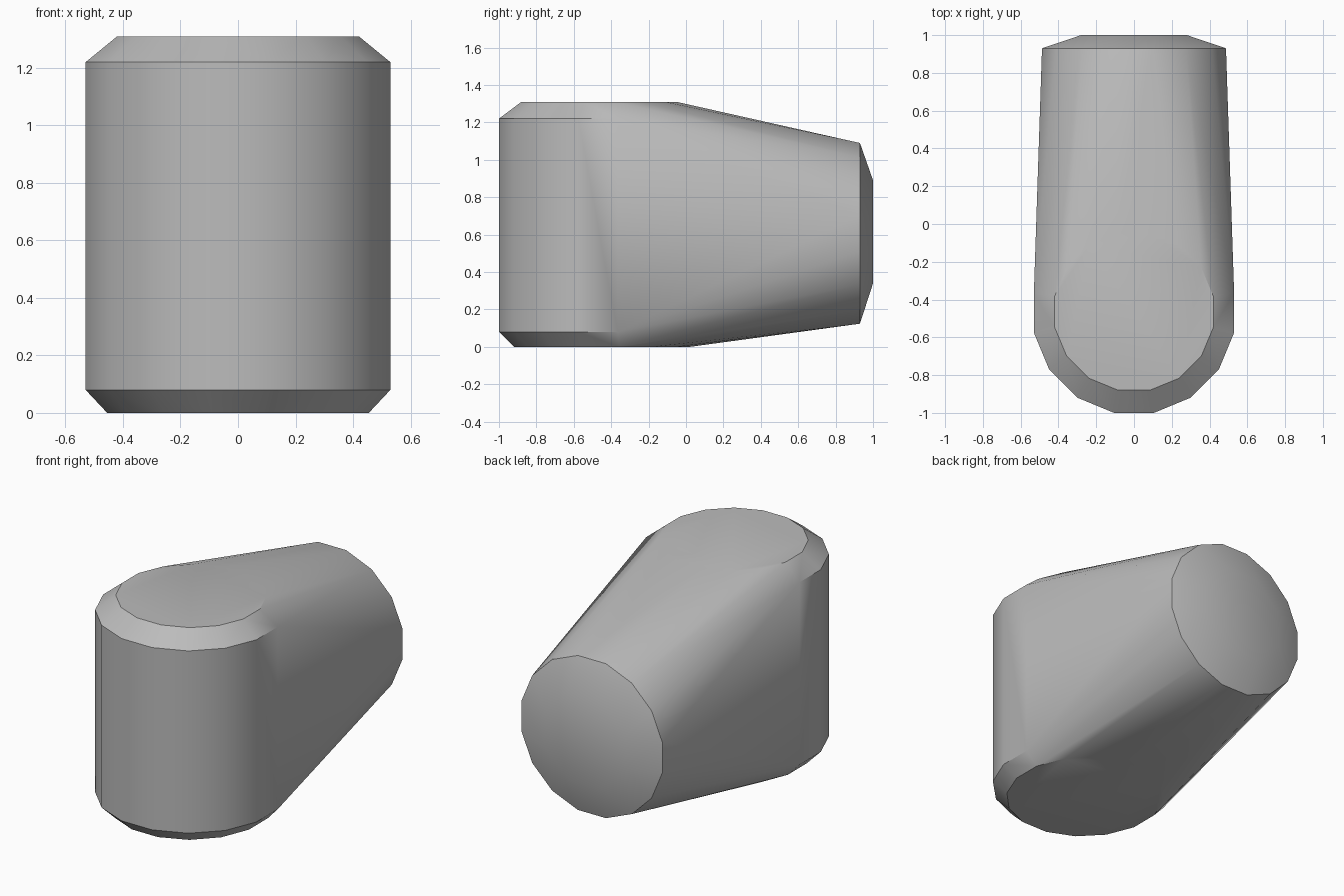
import bpy, bmesh
from math import pi, cos, sin, radians
from mathutils import Vector

cube = bpy.data.objects.get("Cube")
if cube:
    bpy.data.objects.remove(cube, do_unlink=True)

# Material
grey = bpy.data.materials.new("plain_grey")
grey.use_nodes = True
colour = (0.5, 0.5, 0.5, 1)
grey.diffuse_color = colour
grey.node_tree.nodes["Principled BSDF"].inputs["Base Color"].default_value = colour


def ring(bm, centre, u, v, sides):
    """Polygon ring whose flats touch the half-axes u and v."""
    for i in range(sides):
        a = 2 * pi * (i + 0.5) / sides
        offset = (Vector(u) * cos(a) + Vector(v) * sin(a)) / cos(pi / sides)
        bm.verts.new(Vector(centre) + offset)


bm = bmesh.new()
# Upright drum: height, centre y, half width, half depth
for z, y, rx, ry in [(0, -0.45, 0.455, 0.47), (0.08, -0.47, 0.53, 0.53),
                     (1.22, -0.47, 0.53, 0.53), (1.31, -0.465, 0.42, 0.415)]:
    ring(bm, (0, y, z), (rx, 0, 0), (0, ry, 0), 16)
# Rear round end: rim and shallow cap
ring(bm, (0, 0.93, 0.607), (0.487, 0, 0), (0, 0, 0.483), 16)
ring(bm, (0, 1.0, 0.615), (0.28, 0, 0), (0, 0, 0.275), 8)

# Wrap one convex skin around all the rings
hull = bmesh.ops.convex_hull(bm, input=bm.verts[:])
spare = {g for g in hull["geom_interior"] + hull["geom_unused"]
         if isinstance(g, bmesh.types.BMVert)}
bmesh.ops.delete(bm, geom=list(spare), context="VERTS")
bmesh.ops.dissolve_limit(bm, angle_limit=radians(0.5), verts=bm.verts[:], edges=bm.edges[:])
bmesh.ops.recalc_face_normals(bm, faces=bm.faces[:])

mesh = bpy.data.meshes.new("rounded_body")
bm.to_mesh(mesh)
bm.free()
mesh.materials.append(grey)
body = bpy.data.objects.new("rounded_body", mesh)
bpy.context.collection.objects.link(body)

# Smooth sides with crisp rims
bpy.ops.object.select_all(action="DESELECT")
body.select_set(True)
bpy.context.view_layer.objects.active = body
bpy.ops.object.shade_smooth_by_angle(angle=radians(30))
